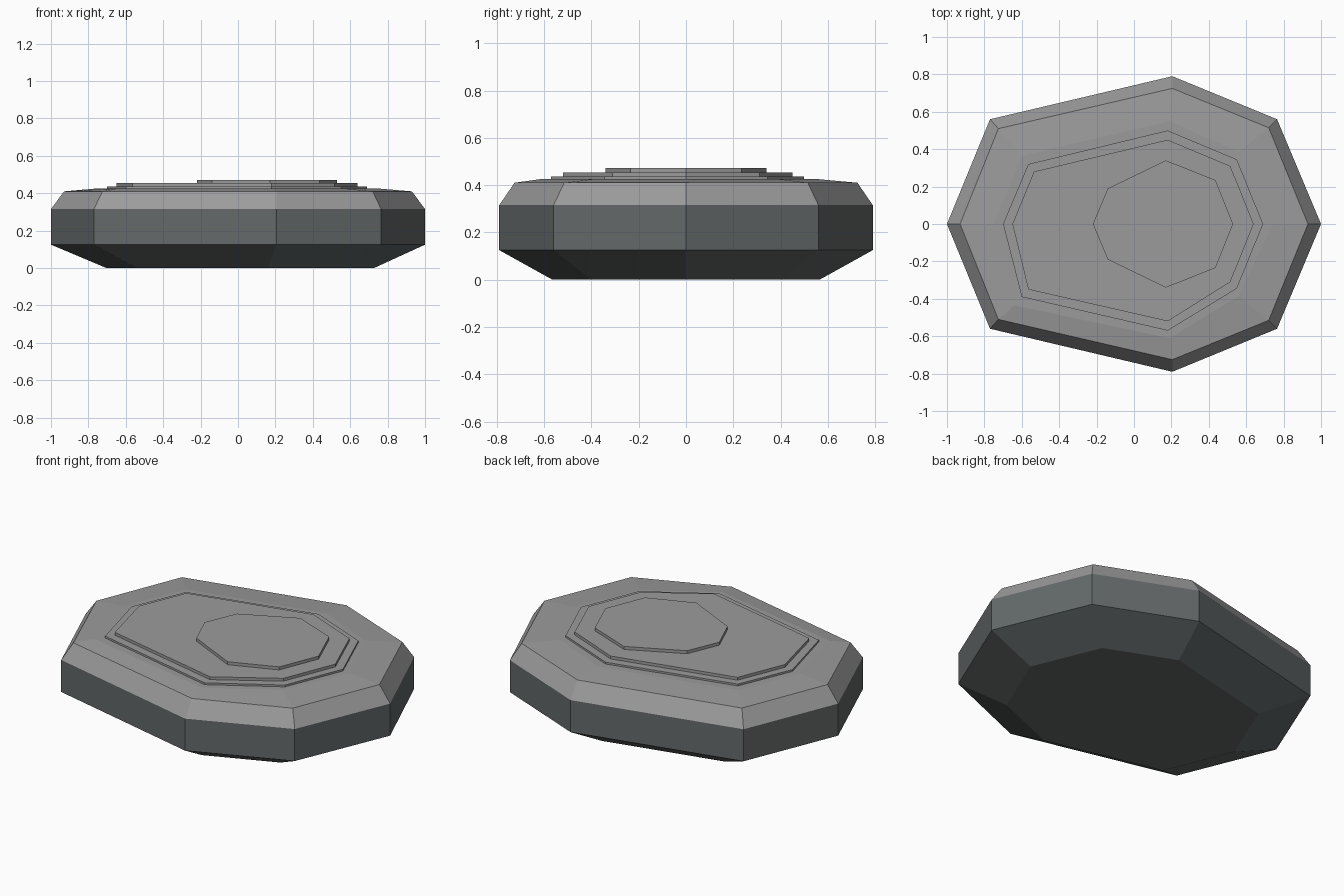
import bpy, bmesh

if "Cube" in bpy.data.objects:
    bpy.data.objects.remove(bpy.data.objects["Cube"])


def material(name, rgb):
    m = bpy.data.materials.new(name)
    m.diffuse_color = (*rgb, 1)
    m.use_nodes = True
    m.node_tree.nodes["Principled BSDF"].inputs["Base Color"].default_value = m.diffuse_color
    return m


light = material("light grey", (0.33, 0.33, 0.33))
dark = material("dark slate", (0.125, 0.14, 0.14))


def loft(name, rings, mats, split=None):
    """Skin a stack of (outline, z) rings and cap both ends."""
    bm = bmesh.new()
    rows = [[bm.verts.new((x, y, z)) for x, y in pts] for pts, z in rings]
    n = len(rows[0])
    for a, b in zip(rows, rows[1:]):
        for i in range(n):
            j = (i + 1) % n
            bm.faces.new((a[i], a[j], b[j], b[i]))
    bm.faces.new(rows[0][::-1])
    bm.faces.new(rows[-1])
    for f in bm.faces:
        if split is not None and f.calc_center_median().z < split:
            f.material_index = 1
    me = bpy.data.meshes.new(name)
    bm.to_mesh(me)
    bm.free()
    for m in mats:
        me.materials.append(m)
    ob = bpy.data.objects.new(name, me)
    bpy.context.collection.objects.link(ob)
    return ob


def mirrored(half):
    """Close an outline running from +x to -x by mirroring it in y."""
    return half + [(x, -y) for x, y in half[-2:0:-1]]


def scaled(pts, s):
    return [(x * s, y * s) for x, y in pts]


outline = mirrored([(1, 0), (0.765, 0.56), (0.205, 0.79), (-0.77, 0.56), (-1, 0)])
rim = mirrored([(0.93, 0), (0.72, 0.515), (0.205, 0.725), (-0.725, 0.51), (-0.93, 0)])
deck = [(0.74, 0), (0.56, 0.385), (0.19, 0.55), (-0.60, 0.365),
        (-0.75, 0), (-0.64, -0.435), (0.19, -0.61), (0.56, -0.385)]

# Hull: dark sides and underside, light bevel and deck
base = [(x * 0.715 + 0.012, y * 0.715) for x, y in outline]
loft("hull", [(base, 0), (outline, 0.125), (outline, 0.315),
              (rim, 0.41), (deck, 0.426)], [light, dark], 0.315)

# Stepped plates on the deck
lower = [(0.69, 0), (0.55, 0.345), (0.18, 0.5), (-0.565, 0.32),
         (-0.7, 0), (-0.6, -0.39), (0.18, -0.57), (0.55, -0.345)]
middle = [(0.64, 0), (0.515, 0.31), (0.18, 0.45), (-0.535, 0.28),
          (-0.65, 0), (-0.565, -0.35), (0.18, -0.52), (0.515, -0.31)]
upper = mirrored([(0.53, 0), (0.435, 0.235), (0.17, 0.34), (-0.14, 0.19), (-0.22, 0)])
for name, pts, z0, z1 in (("lower_plate", lower, 0.42, 0.437),
                          ("middle_plate", middle, 0.43, 0.454),
                          ("upper_plate", upper, 0.44, 0.472)):
    loft(name, [(pts, z0), (pts, z1)], [light])
